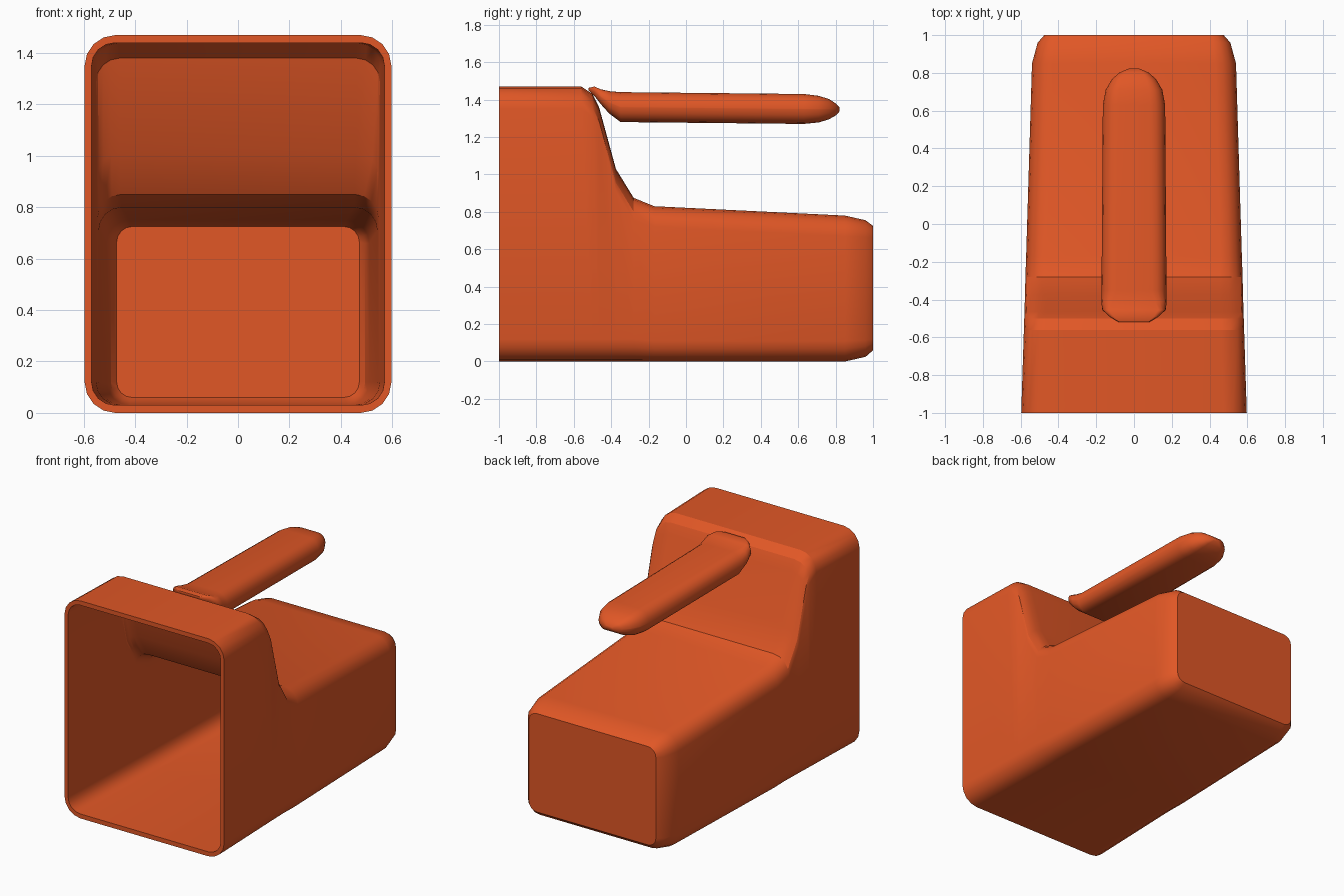
import bpy, bmesh, math

cube = bpy.data.objects.get("Cube")
if cube:
    bpy.data.objects.remove(cube, do_unlink=True)

orange = bpy.data.materials.new("burnt_orange")
orange.use_nodes = True
orange.diffuse_color = (0.75, 0.095, 0.019, 1)
orange.node_tree.nodes["Principled BSDF"].inputs["Base Color"].default_value = orange.diffuse_color


def section(bm, y, half_width, bottom, top, radius, segments):
    """Rounded rectangle across the y axis."""
    radius = min(radius, half_width * 0.98, (top - bottom) * 0.49)
    ring = []
    corners = ((1, 1), (-1, 1), (-1, -1), (1, -1))
    for quarter, (sx, sz) in enumerate(corners):
        cx = sx * (half_width - radius)
        cz = top - radius if sz > 0 else bottom + radius
        for i in range(segments + 1):
            a = math.pi / 2 * (quarter + i / segments)
            ring.append(bm.verts.new((cx + radius * math.cos(a), y, cz + radius * math.sin(a))))
    return ring


def loft(bm, rings):
    for a, b in zip(rings, rings[1:]):
        n = len(a)
        for i in range(n):
            j = (i + 1) % n
            bm.faces.new((a[i], a[j], b[j], b[i]))


def finish(bm, name, angle):
    bmesh.ops.recalc_face_normals(bm, faces=bm.faces)
    mesh = bpy.data.meshes.new(name)
    bm.to_mesh(mesh)
    bm.free()
    mesh.materials.append(orange)
    obj = bpy.data.objects.new(name, mesh)
    bpy.context.collection.objects.link(obj)
    bpy.ops.object.select_all(action="DESELECT")
    obj.select_set(True)
    bpy.context.view_layer.objects.active = obj
    bpy.ops.object.shade_smooth_by_angle(angle=math.radians(angle))
    return obj


# Hollow body: stations of y, half width, bottom, top, corner radius
outer = [
    (-1.0, 0.597, 0, 1.47, 0.12), (-0.56, 0.583, 0, 1.47, 0.12),
    (-0.50, 0.581, 0, 1.43, 0.12), (-0.465, 0.58, 0, 1.36, 0.12),
    (-0.375, 0.577, 0, 1.03, 0.12), (-0.28, 0.575, 0, 0.875, 0.12),
    (-0.17, 0.571, 0, 0.83, 0.11), (0.85, 0.54, 0, 0.78, 0.11),
    (0.96, 0.51, 0.025, 0.755, 0.09), (1.0, 0.475, 0.06, 0.725, 0.06),
]
inner = [
    (-1.0, 0.57, 0.03, 1.44, 0.09), (-0.57, 0.555, 0.03, 1.44, 0.09),
    (-0.50, 0.552, 0.03, 1.38, 0.09), (-0.41, 0.549, 0.03, 1.01, 0.09),
    (-0.31, 0.546, 0.03, 0.85, 0.09), (-0.19, 0.542, 0.03, 0.80, 0.09),
    (0.84, 0.511, 0.03, 0.75, 0.09), (0.94, 0.495, 0.045, 0.735, 0.075),
    (0.97, 0.472, 0.06, 0.725, 0.06),
]
bm = bmesh.new()
shell = [section(bm, *s, 4) for s in outer]
cavity = [section(bm, *s, 4) for s in inner]
loft(bm, shell[::-1] + cavity)
bm.faces.new(shell[-1])
bm.faces.new(cavity[-1])
finish(bm, "scoop_body", 28)

# Handle: flattened bar that thins to a lip where it meets the body
bar = [
    (-0.52, 0.08, 1.448, 1.463, 0.01), (-0.49, 0.13, 1.42, 1.47, 0.03),
    (-0.455, 0.168, 1.375, 1.455, 0.04), (-0.41, 0.173, 1.325, 1.445, 0.06),
    (-0.35, 0.172, 1.28, 1.44, 0.085), (0.63, 0.165, 1.27, 1.43, 0.085),
    (0.71, 0.15, 1.278, 1.42, 0.075), (0.765, 0.118, 1.295, 1.403, 0.06),
    (0.80, 0.08, 1.315, 1.38, 0.04), (0.822, 0.03, 1.338, 1.357, 0.01),
]
bm = bmesh.new()
rings = [section(bm, *s, 4) for s in bar]
loft(bm, rings)
bm.faces.new(rings[0])
bm.faces.new(rings[-1])
finish(bm, "handle", 45)
